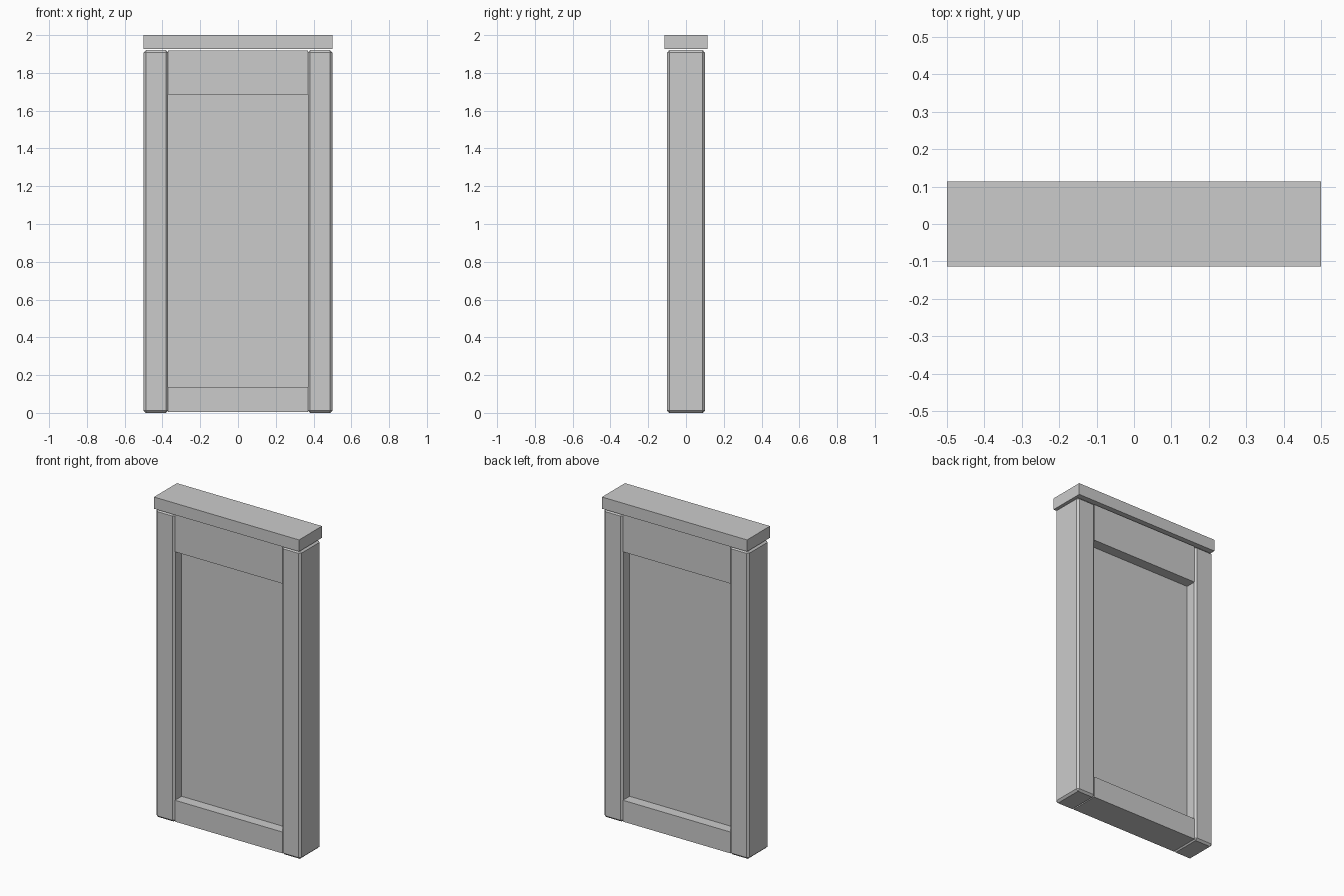
import bpy

cube = bpy.data.objects.get("Cube")
if cube:
    bpy.data.objects.remove(cube, do_unlink=True)

# One plain grey for every part
grey = bpy.data.materials.new("plain grey")
grey.use_nodes = True
colour = (0.6, 0.6, 0.6, 1)
grey.diffuse_color = colour
grey.node_tree.nodes["Principled BSDF"].inputs["Base Color"].default_value = colour


def box(name, x, y, z, chamfer=0):
    """Box between (low, high) limits on each axis, with optional chamfered edges."""
    limits = (x, y, z)
    bpy.ops.mesh.primitive_cube_add(size=1, location=[(a + b) / 2 for a, b in limits])
    obj = bpy.context.object
    obj.name = name
    obj.scale = [b - a for a, b in limits]
    bpy.ops.object.transform_apply(location=False, rotation=False, scale=True)
    obj.data.materials.append(grey)
    if chamfer:
        bevel = obj.modifiers.new("chamfer", 'BEVEL')
        bevel.width = chamfer
        bevel.segments = 1
    return obj


# Side posts with chamfered edges
inner, outer = 0.37, 0.5
box("left_post", (inner, outer), (-0.1, 0.1), (0, 1.92), 0.012)
box("right_post", (-outer, -inner), (-0.1, 0.1), (0, 1.92), 0.012)

# Rails between the posts
span = (-inner, inner)
box("top_rail", span, (-0.092, 0.092), (1.685, 1.918))
box("bottom_rail", span, (-0.092, 0.092), (0.004, 0.137))

# Thin recessed panel
box("panel", span, (-0.027, 0.027), (0.137, 1.685))

# Cap slab with a narrow shadow gap under it
box("cap", (-outer, outer), (-0.113, 0.113), (1.927, 2))
